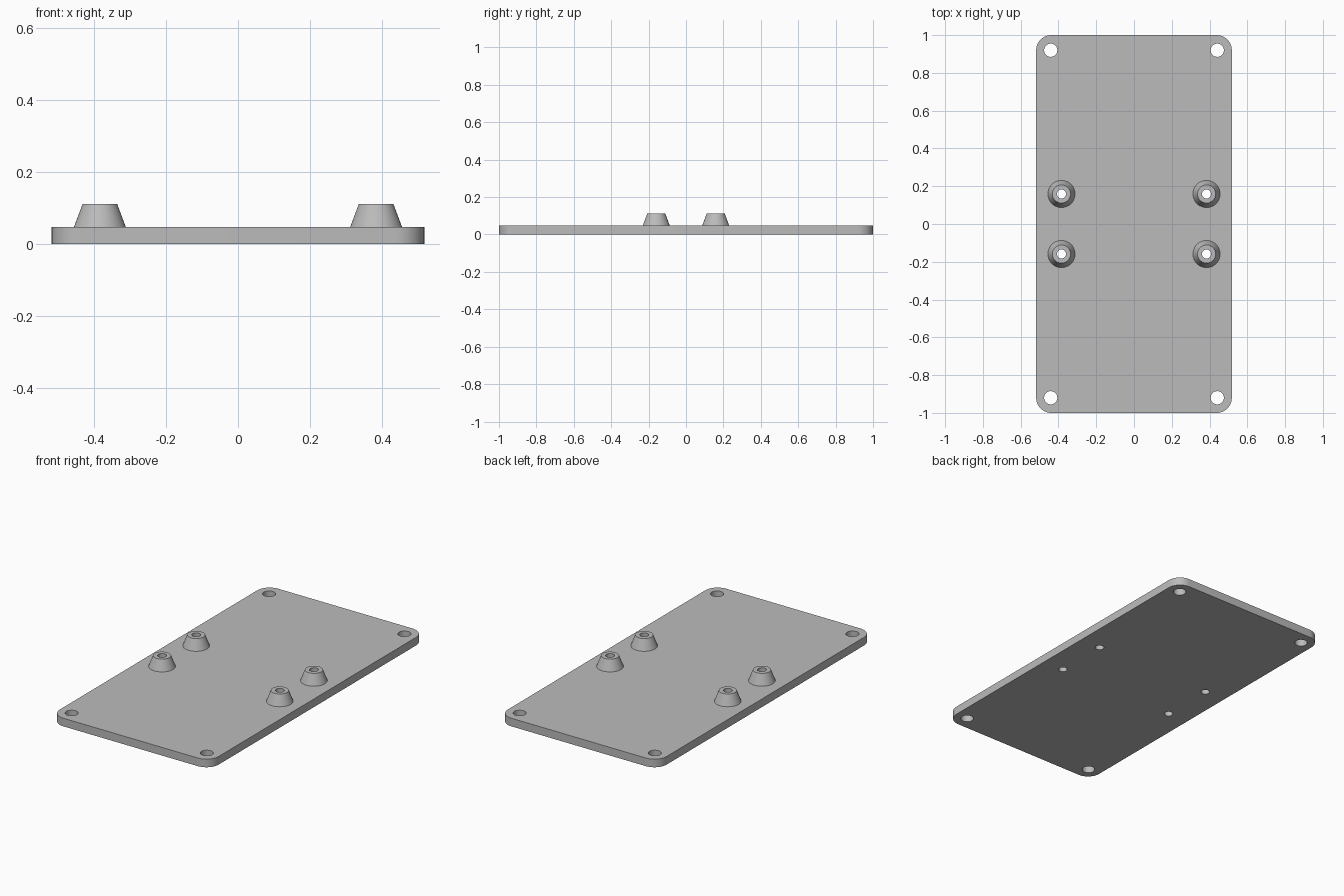
import bpy
import bmesh

cube = bpy.data.objects.get("Cube")
if cube:
    bpy.data.objects.remove(cube, do_unlink=True)

HALF_X, HALF_Y, THICK, TOP = 0.518, 1.0, 0.048, 0.112
CORNER = 0.08
SIDES = 48
SIGNS = [(x, y) for x in (-1, 1) for y in (-1, 1)]
corner_holes = [(x * 0.441, y * 0.92) for x, y in SIGNS]
boss_spots = [(x * 0.384, y * 0.159) for x, y in SIGNS]

grey = bpy.data.materials.new("plain grey")
grey.use_nodes = True
grey.diffuse_color = (0.5, 0.5, 0.5, 1)
grey.node_tree.nodes["Principled BSDF"].inputs["Base Color"].default_value = grey.diffuse_color


def make_object(name, bm):
    mesh = bpy.data.meshes.new(name)
    bm.to_mesh(mesh)
    bm.free()
    mesh.materials.append(grey)
    obj = bpy.data.objects.new(name, mesh)
    bpy.context.collection.objects.link(obj)
    return obj


def add_cone(name, spot, r_low, r_high, low, high):
    bm = bmesh.new()
    bmesh.ops.create_cone(bm, cap_ends=True, segments=SIDES,
                          radius1=r_low, radius2=r_high, depth=high - low)
    bmesh.ops.translate(bm, verts=bm.verts, vec=(*spot, (low + high) / 2))
    return make_object(name, bm)


def activate(obj):
    bpy.ops.object.select_all(action="DESELECT")
    obj.select_set(True)
    bpy.context.view_layer.objects.active = obj


def drill(obj, spot, radius):
    cutter = add_cone("drill_cutter", spot, radius, radius, -0.1, 0.3)
    cutter.hide_render = True
    mod = obj.modifiers.new("hole", "BOOLEAN")
    mod.operation, mod.solver, mod.object = "DIFFERENCE", "EXACT", cutter
    activate(obj)
    bpy.ops.object.modifier_apply(modifier=mod.name)
    bpy.data.objects.remove(cutter, do_unlink=True)


def smooth(obj):
    activate(obj)
    bpy.ops.object.shade_smooth_by_angle(angle=0.6)


# Flat plate with rounded vertical corners
bm = bmesh.new()
bmesh.ops.create_cube(bm, size=1)
bmesh.ops.scale(bm, verts=bm.verts, vec=(HALF_X * 2, HALF_Y * 2, THICK))
bmesh.ops.translate(bm, verts=bm.verts, vec=(0, 0, THICK / 2))
uprights = [e for e in bm.edges if abs(e.verts[0].co.z - e.verts[1].co.z) > THICK / 2]
bmesh.ops.bevel(bm, geom=uprights, offset=CORNER, segments=12, profile=0.5, affect="EDGES")
plate = make_object("base_plate", bm)

# Screw holes in the corners and under the bosses
for spot in corner_holes:
    drill(plate, spot, 0.035)
for spot in boss_spots:
    drill(plate, spot, 0.024)
smooth(plate)

# Tapered bosses with through holes
for (sx, sy), spot in zip(SIGNS, boss_spots):
    name = f"{'front' if sy < 0 else 'back'}_{'left' if sx > 0 else 'right'}_boss"
    boss = add_cone(name, spot, 0.072, 0.048, THICK, TOP)
    drill(boss, spot, 0.024)
    smooth(boss)
